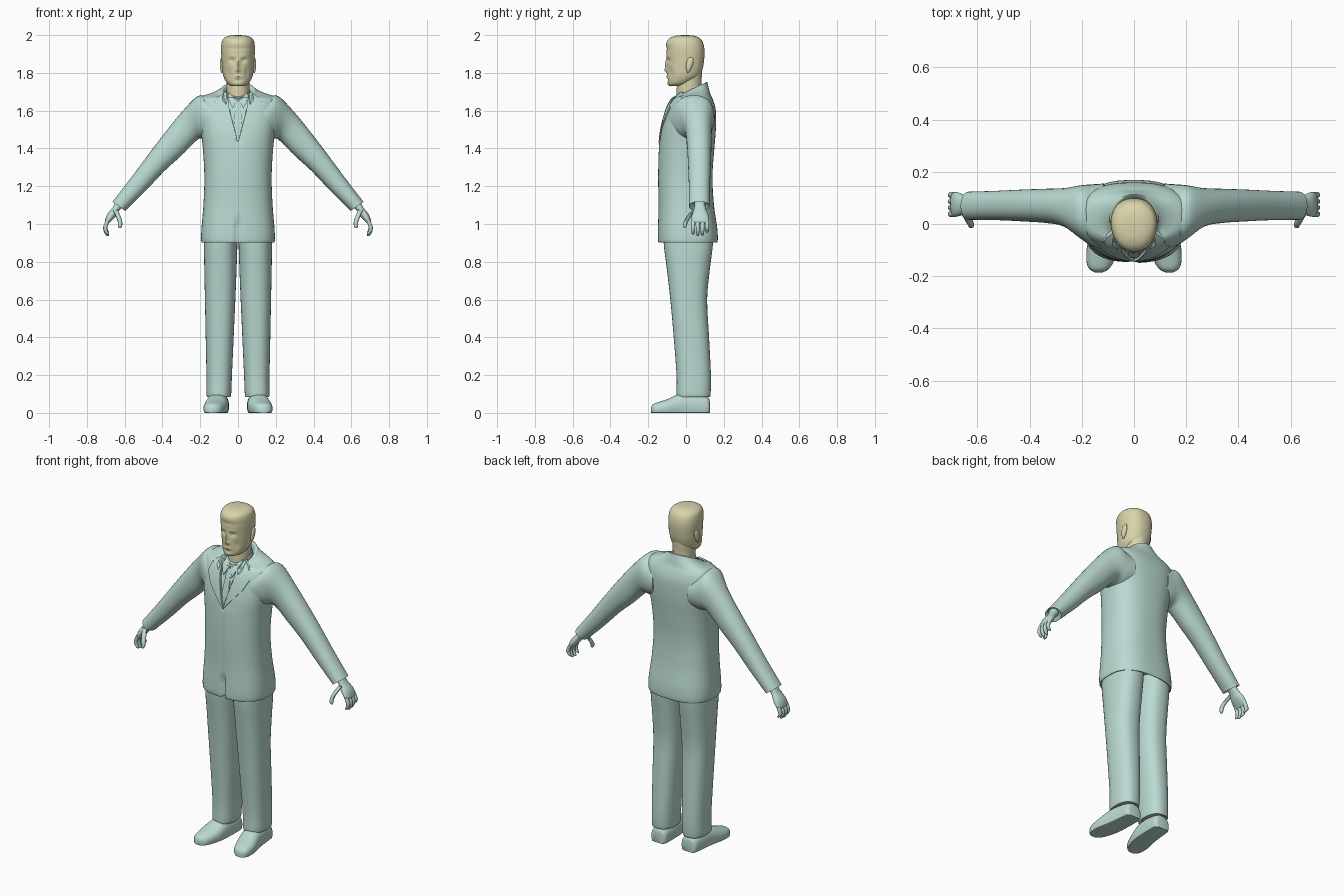
import bpy, bmesh, math
from mathutils import Vector
from mathutils.bvhtree import BVHTree


def material(name, rgb):
    m = bpy.data.materials.new(name)
    m.diffuse_color = (*rgb, 1)
    return m


SUIT = material("pale_teal", (0.50, 0.70, 0.65))
SKIN = material("pale_tan", (0.70, 0.66, 0.41))


def finish(bm, name, mat, mirror=False, angle=40):
    bmesh.ops.recalc_face_normals(bm, faces=bm.faces)
    me = bpy.data.meshes.new(name)
    bm.to_mesh(me)
    bm.free()
    ob = bpy.data.objects.new(name, me)
    bpy.context.collection.objects.link(ob)
    me.materials.append(mat)
    bpy.ops.object.select_all(action='DESELECT')
    ob.select_set(True)
    bpy.context.view_layer.objects.active = ob
    bpy.ops.object.shade_smooth_by_angle(angle=math.radians(angle))
    if mirror:
        ob.modifiers.new("mirror", 'MIRROR').use_mirror_merge = False
    return ob


# ring = (centre, half axis u, half axis v, roundness exponent)
def level(z, x0, x1, yf, yb, n=2.3, tilt=0.0):
    ry = (yb - yf) / 2
    return (Vector(((x0 + x1) / 2, (yf + yb) / 2, z)), Vector(((x1 - x0) / 2, 0, 0)), Vector((0, ry, tilt * ry)), n)


def limb(upper, lower, yf, yb, n=2.2):
    a, b = Vector((upper[0], 0, upper[1])), Vector((lower[0], 0, lower[1]))
    return ((a + b) / 2 + Vector((0, (yf + yb) / 2, 0)), (a - b) / 2, Vector((0, (yb - yf) / 2, 0)), n)


def spline(rings, k):
    out = []
    for i in range(len(rings) - 1):
        p = [rings[max(0, min(len(rings) - 1, i + j))] for j in (-1, 0, 1, 2)]
        for s in range(k):
            t = s / k
            w = (-t / 2 + t * t - t ** 3 / 2, 1 - 2.5 * t * t + 1.5 * t ** 3,
                 t / 2 + 2 * t * t - 1.5 * t ** 3, (t ** 3 - t * t) / 2)
            out.append(tuple(sum((p[j][c] * w[j] for j in range(1, 4)), p[0][c] * w[0]) for c in range(4)))
    return out + [rings[-1]]


def loft(name, rings, mat, seg=32, k=3, deform=None, mirror=False):
    bm = bmesh.new()
    loops = []
    for c, u, v, n in spline(rings, k):
        loop = []
        for i in range(seg):
            a = 2 * math.pi * i / seg
            ca, sa = math.cos(a), math.sin(a)
            p = c + u * math.copysign(abs(ca) ** (2 / n), ca) + v * math.copysign(abs(sa) ** (2 / n), sa)
            loop.append(bm.verts.new(deform(p) if deform else p))
        loops.append(loop)
    for a, b in zip(loops, loops[1:]):
        for i in range(seg):
            j = (i + 1) % seg
            bm.faces.new((a[i], a[j], b[j], b[i]))
    bm.faces.new(loops[0][::-1])
    bm.faces.new(loops[-1])
    return finish(bm, name, mat, mirror)


# Jacket body with hem, shoulders and standing collar
body = [(.95, .165, -.12, .13, 2.6, 0), (.904, .186, -.136, .158, 2.7, 0), (.912, .195, -.145, .168, 2.7, 0),
        (.98, .193, -.145, .165, 2.7, 0), (1.1, .183, -.142, .148, 2.6, 0), (1.25, .178, -.144, .140, 2.5, 0),
        (1.4, .186, -.140, .150, 2.5, 0), (1.5, .198, -.130, .158, 2.6, 0), (1.6, .208, -.105, .158, 2.6, 0),
        (1.652, .208, -.082, .145, 2.5, 0), (1.677, .185, -.068, .130, 2.3, .08), (1.69, .135, -.075, .122, 2.1, .25),
        (1.697, .105, -.080, .115, 2, .45), (1.708, .088, -.074, .112, 2, .48), (1.70, .075, -.064, .102, 2, .48),
        (1.66, .064, -.055, .09, 2, .4)]
jacket = loft("jacket_body", [level(z, -r, r, f, b, n, t) for z, r, f, b, n, t in body], SUIT, 144, 4)
surface = BVHTree.FromPolygons([v.co.copy() for v in jacket.data.vertices],
                               [tuple(p.vertices) for p in jacket.data.polygons])

# Recess the shirt opening, the front seam overlap and the hem split
for v in jacket.data.vertices:
    x, y, z = v.co
    if y < 0 and z > .9:
        if 1.45 < z < 1.66 and abs(x) < (z - 1.44) * .36:
            v.co.y += .014
        elif z < 1.44 and x > .001:
            v.co.y -= .004 * max(0, 1 - x / .12)
        if z < 1.01 and abs(x) < .012:
            v.co.y += .03


def plate(name, outline, lift, thick, mirror=True):
    """Thin panel laid over the front of the jacket."""
    bm = bmesh.new()
    bm.faces.new([bm.verts.new((x, 0, z)) for x, z in outline])
    bmesh.ops.triangulate(bm, faces=bm.faces[:])
    bmesh.ops.subdivide_edges(bm, edges=bm.edges[:], cuts=5, use_grid_fill=True)
    for v in bm.verts:
        hit = surface.ray_cast(Vector((v.co.x, -1, v.co.z)), Vector((0, 1, 0)))[0]
        limit = -.075 + max(0, v.co.z - 1.645)
        v.co.y = min(hit.y if hit else limit, limit) - lift
        if v.co.z < 1.645 and hit:
            v.co.y = hit.y - lift
    back = bmesh.ops.extrude_face_region(bm, geom=bm.faces[:])
    for g in back["geom"]:
        if isinstance(g, bmesh.types.BMVert):
            g.co.y += thick
    return finish(bm, name, SUIT, mirror, 30)


# Lapels, shirt collar points and tie
plate("lapel", [(.068, 1.70), (.118, 1.665), (.100, 1.635), (.135, 1.614), (.108, 1.56), (.0, 1.432),
                (.012, 1.475), (.045, 1.60), (.052, 1.68)], .007, .016)
plate("shirt_collar_point", [(.004, 1.66), (.048, 1.70), (.056, 1.67), (.028, 1.612)], .0, .012)
plate("tie", [(-.013, 1.65), (.013, 1.65), (.01, 1.625), (.022, 1.51), (0, 1.455), (-.022, 1.51), (-.01, 1.625)],
      -.006, .012, False)
loft("shirt_collar", [level(1.65, -.066, .066, -.06, .092, 2, .45), level(1.695, -.066, .066, -.058, .09, 2, .45),
                      level(1.705, -.063, .063, -.054, .086, 2, .45)], SUIT)

# Sleeves, read as upper edge, lower edge, front and back
loft("sleeve", [limb((.12, 1.655), (.11, 1.45), -.10, .155), limb((.165, 1.672), (.155, 1.44), -.085, .152),
                limb((.215, 1.676), (.198, 1.452), -.055, .148, 2.4),
                limb((.30, 1.59), (.225, 1.437), -.01, .138), limb((.38, 1.492), (.30, 1.362), .004, .135),
                limb((.46, 1.388), (.39, 1.28), .01, .132), limb((.57, 1.24), (.49, 1.175), .015, .127),
                limb((.655, 1.13), (.587, 1.08), .016, .124), limb((.662, 1.12), (.595, 1.073), .017, .123),
                limb((.65, 1.125), (.607, 1.092), .03, .11)], SUIT, 32, 4, mirror=True)

# Hands
loft("palm", [limb((.645, 1.13), (.60, 1.10), .045, .10), limb((.662, 1.09), (.63, 1.07), .042, .105),
              limb((.69, 1.055), (.652, 1.035), .03, .12), limb((.704, 1.02), (.676, 1.01), .028, .122),
              limb((.702, 1.005), (.686, 1.0), .035, .115)], SUIT, 20, 3, mirror=True)


def digit(name, path, r):
    rings = [(Vector(p), Vector((r * s, 0, 0)), Vector((0, r * s, 0)), 2.0)
             for p, s in zip(path, (1, 1, .9, .75, .3))]
    loft(name, rings, SUIT, 10, 2, mirror=True)


for i, drop in enumerate((.008, 0, .003, .018)):
    y = .038 + i * .0245
    digit("finger", [(.688, y, 1.02), (.701, y, .99), (.702, y, .965 + drop / 2), (.693, y, .943 + drop),
                     (.688, y, .936 + drop)], .0115)
digit("thumb", [(.650, .045, 1.075), (.634, .015, 1.04), (.624, -.002, 1.008), (.625, -.007, .985),
                (.627, -.008, .978)], .013)

# Trouser legs
legs = [(1.0, .002, .172, -.115, .14), (.9, .003, .18, -.118, .143), (.75, .008, .178, -.10, .125),
        (.6, .014, .175, -.083, .112), (.4, .023, .171, -.065, .122), (.2, .032, .167, -.05, .132),
        (.1, .036, .167, -.05, .13), (.085, .042, .16, -.043, .124), (.10, .055, .15, -.03, .11)]
loft("trouser_leg", [level(*s, 2.4) for s in legs], SUIT, 36, 4, mirror=True)


# Shoes, flat on the ground
def flatten(p):
    p.z = max(p.z, 0)
    return p


shoe = [(.126, .10, .032, .06), (.115, .10, .048, .085), (.06, .102, .054, .10), (-.0, .106, .057, .105),
        (-.05, .112, .06, .095), (-.1, .122, .06, .072), (-.15, .131, .05, .056), (-.174, .134, .036, .046),
        (-.185, .135, .016, .03)]
loft("shoe", [(Vector((cx, y, t * .35)), Vector((w, 0, 0)), Vector((0, 0, t * .65)), 2.4)
              for y, cx, w, t in shoe], SUIT, 28, 3, flatten, True)

# Neck and head with sculpted face: (x, z, spread x, spread z, depth)
loft("neck", [level(1.64, -.06, .06, -.05, .085, 2), level(1.74, -.061, .061, -.048, .082, 2),
              level(1.82, -.063, .063, -.03, .086, 2)], SKIN)
bumps = [(0, 1.845, .010, .026, -.012), (0, 1.815, .014, .010, -.013), (.034, 1.866, .016, .010, .010),
         (.034, 1.889, .024, .007, -.004), (0, 1.779, .022, .006, -.005), (0, 1.762, .020, .006, .004),
         (0, 1.742, .022, .010, -.004), (.052, 1.80, .014, .025, .006), (0, 1.93, .07, .010, .003)]


def face(p):
    q = p.copy()
    front = max(0, min(1, -p.y / .06))
    for bx, bz, sx, sz, d in bumps:
        q.y += front * d * math.exp(-((abs(p.x) - bx) / sx) ** 2 - ((p.z - bz) / sz) ** 2)
    q.x *= 1 - .12 * max(0, min(1, -p.y / .1))
    return q


skull = [(1.731, .014, -.08, -.05), (1.733, .040, -.09, -.01), (1.747, .061, -.096, .025), (1.78, .077, -.099, .07),
         (1.82, .083, -.10, .088), (1.87, .087, -.101, .096), (1.92, .090, -.104, .098), (1.96, .087, -.104, .09),
         (1.983, .076, -.088, .074), (1.996, .048, -.056, .045), (2.0, .01, -.015, .01)]
loft("head", [level(z, -r, r, f, b, 2.3) for z, r, f, b in skull], SKIN, 96, 6, face)

# Ears
bm = bmesh.new()
bmesh.ops.create_uvsphere(bm, u_segments=16, v_segments=10, radius=1)
for v in bm.verts:
    z = v.co.z
    v.co = Vector((.085 + v.co.x * .011, .018 + v.co.y * (.018 + .006 * z) + .008 * z, 1.842 + z * .042))
finish(bm, "ear", SKIN, True)
